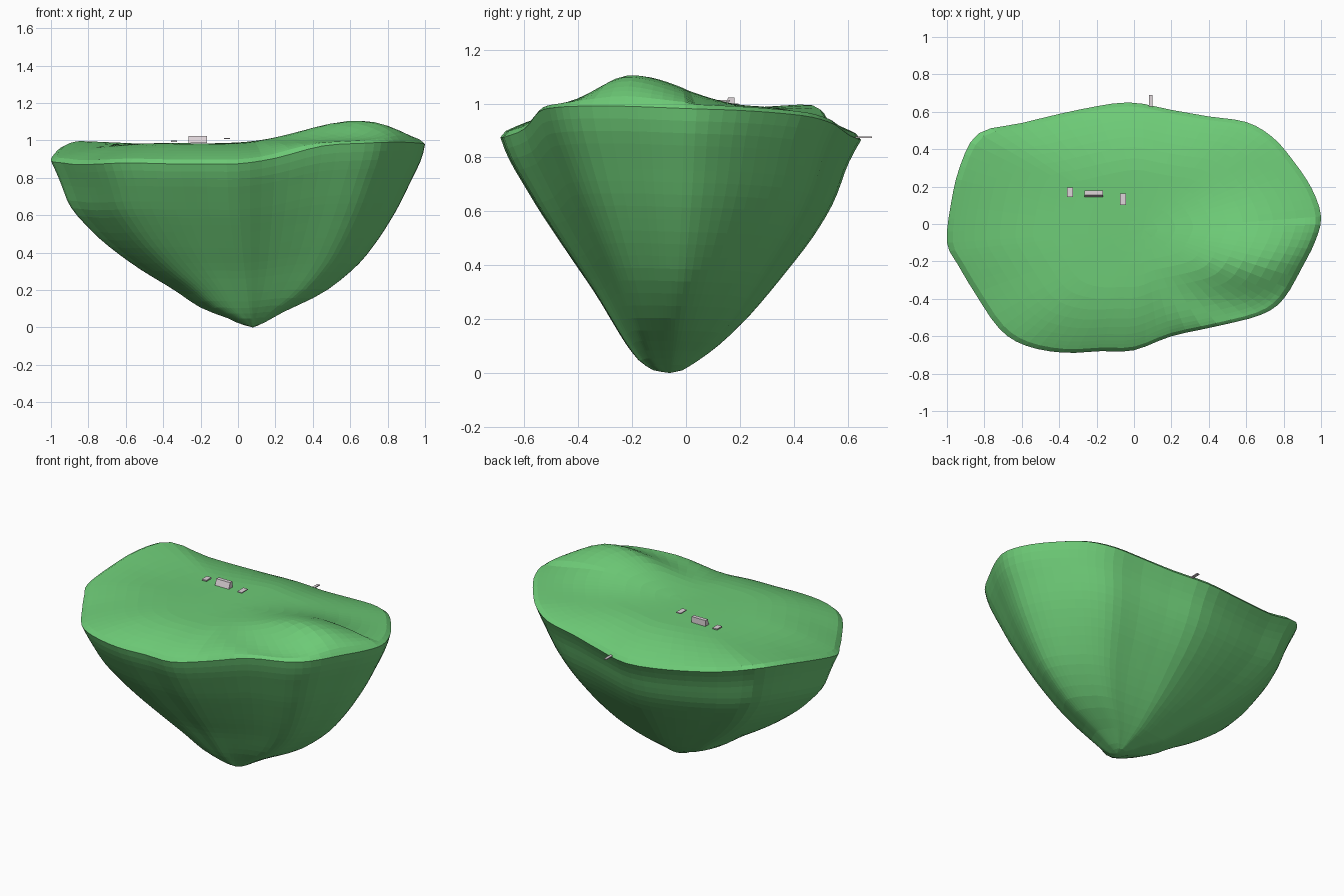
import bpy, bmesh, math
from mathutils import Vector

if "Cube" in bpy.data.objects:
    bpy.data.objects.remove(bpy.data.objects["Cube"])


def material(name, rgb):
    m = bpy.data.materials.new(name)
    m.diffuse_color = (*rgb, 1)
    m.use_nodes = True
    m.node_tree.nodes["Principled BSDF"].inputs["Base Color"].default_value = m.diffuse_color
    return m


GREEN = material("grass green", (0.155, 0.60, 0.185))
GREY = material("pale grey", (0.74, 0.67, 0.70))

# Rim of the island: x, y, z counter-clockwise from the left end
RIM = [(-1, -.1, .89), (-.94, -.22, .88), (-.85, -.37, .87), (-.72, -.56, .875),
       (-.58, -.65, .88), (-.38, -.688, .875), (-.18, -.68, .875), (0, -.675, .875),
       (.2, -.6, .905), (.45, -.545, .97), (.68, -.485, .985), (.8, -.4, .99),
       (.9, -.23, .99), (.97, -.09, .985), (1, .04, .98), (.95, .19, .975),
       (.85, .34, .965), (.74, .465, .95), (.6, .545, .925), (.4, .575, .905),
       (.2, .61, .88), (-.03, .65, .865), (-.3, .61, .88), (-.6, .54, .92),
       (-.83, .485, .98), (-.93, .31, .97), (-.98, .1, .93)]
TIP = (.08, -.06)

# Silhouettes of the underside: (height as a share of the rim, reach from centre line)
LEFT = [(0, .08), (.02, .01), (.065, -.07), (.11, -.2), (.22, -.33), (.33, -.5),
        (.44, -.64), (.55, -.76), (.72, -.9), (.89, -.955), (1, -1)]
RIGHT = [(0, .08), (.02, .13), (.1, .27), (.16, .41), (.2, .48), (.35, .655),
         (.5, .765), (.66, .86), (.81, .93), (.92, .985), (1, 1)]
FRONT = [(0, -.06), (.01, -.12), (.045, -.17), (.115, -.22), (.23, -.28), (.345, -.34),
         (.46, -.41), (.69, -.545), (.92, -.665), (1, -.688)]
BACK = [(0, -.06), (.012, -.01), (.057, .05), (.115, .12), (.23, .225), (.345, .31),
        (.46, .39), (.57, .465), (.69, .53), (.76, .56), (.9, .60), (1, .65)]


def lookup(table, t):
    for (a, u), (b, v) in zip(table, table[1:]):
        if t <= b:
            return u + (v - u) * (t - a) / (b - a)
    return table[-1][1]


def soft(table, t):
    """Lookup averaged over a small window, so the silhouette has no kinks."""
    w = min(.05, 1 - t, t * .3)
    return sum(lookup(table, t + w * k / 3) for k in range(-3, 4)) / 7


def spread(v, tip, low, high, t):
    """Squeeze one rim coordinate towards the tip by the silhouette at share t."""
    table = high if v > tip else low
    return tip + (v - tip) * (soft(table, t) - tip) / (table[-1][1] - tip)


def smooth_loop(pts, steps):
    """Closed Catmull-Rom curve through the points."""
    out, n = [], len(pts)
    for i in range(n):
        a, b, c, d = (Vector(pts[(i + k) % n]) for k in (-1, 0, 1, 2))
        for s in range(steps):
            t = s / steps
            out.append(.5 * (2 * b + (c - a) * t + (2 * a - 5 * b + 4 * c - d) * t * t
                             + (3 * b - a - 3 * c + d) * t ** 3))
    return out


def ground(x, y):
    """Height of the plateau with its hill at the front right."""
    sy = .125 if y < -.2 else .2
    hill = .118 * math.exp(-((x - .63) / .29) ** 2 / 2 - ((y + .2) / sy) ** 2 / 2)
    return .982 + hill + .006 * math.sin(5 * x + 1) * math.sin(6 * y)


def surface(p, x, y, s):
    """Rim height easing into the plateau, with a small rounded lip."""
    lip = .014 * min(1, (1 - s) / .03)
    far = max(0, (s - .4) / .6)
    if p.x > .15 and p.y < 0:      # the hill side reaches its height sooner
        far **= 1 + 3 * min(1, (p.x - .15) / .3)
    return p.z + lip * far + (ground(x, y) - p.z) * (1 - far ** 2)


def finish(bm, name, mat):
    me = bpy.data.meshes.new(name)
    bm.to_mesh(me)
    bm.free()
    me.materials.append(mat)
    ob = bpy.data.objects.new(name, me)
    bpy.context.collection.objects.link(ob)
    return ob


def island():
    bm = bmesh.new()
    loop = smooth_loop(RIM, 3)
    rings = []
    # underside rings, from tip to rim
    for t in [.005, .012, .03, .055, .085, .12] + [.16 + .84 * i / 18 for i in range(19)]:
        rings.append([(spread(p.x, TIP[0], LEFT, RIGHT, t),
                       spread(p.y, TIP[1], FRONT, BACK, t), p.z * t) for p in loop])
    # top rings, from rim to middle
    mid = (.05, -.03)
    for s in (.985, .97, .94, .91, .86, .8, .73, .65, .56, .47, .38, .28, .18, .08):
        ring = []
        for p in loop:
            x, y = mid[0] + (p.x - mid[0]) * s, mid[1] + (p.y - mid[1]) * s
            ring.append((x, y, surface(p, x, y, s)))
        rings.append(ring)
    rows = [[bm.verts.new(c) for c in r] for r in rings]
    n = len(loop)
    for a, b in zip(rows, rows[1:]):
        for i in range(n):
            j = (i + 1) % n
            bm.faces.new((a[i], a[j], b[j], b[i]))
    tip = bm.verts.new((*TIP, 0))
    top = bm.verts.new((*mid, ground(*mid)))
    for i in range(n):
        j = (i + 1) % n
        bm.faces.new((tip, rows[0][j], rows[0][i]))
        bm.faces.new((top, rows[-1][i], rows[-1][j]))
    bmesh.ops.recalc_face_normals(bm, faces=bm.faces)
    finish(bm, "floating_island", GREEN)


def box(name, centre, size):
    bm = bmesh.new()
    bmesh.ops.create_cube(bm, size=1)
    bmesh.ops.scale(bm, vec=size, verts=bm.verts)
    ob = finish(bm, name, GREY)
    ob.location = centre
    return ob


island()

# Small grey pieces on the grass, and one peg at the back rim
block = box("long_block", (-.215, .162, 1.004), (.098, .036, .038))
for v in block.data.vertices:      # sloping front face under a narrower top
    if v.co.z > 0 and v.co.y < 0:
        v.co.y += .012
box("left_plate", (-.342, .17, .996), (.032, .05, .008))
box("right_plate", (-.06, .132, 1.01), (.032, .062, .006))
box("back_peg", (.09, .655, .875), (.018, .07, .006))
